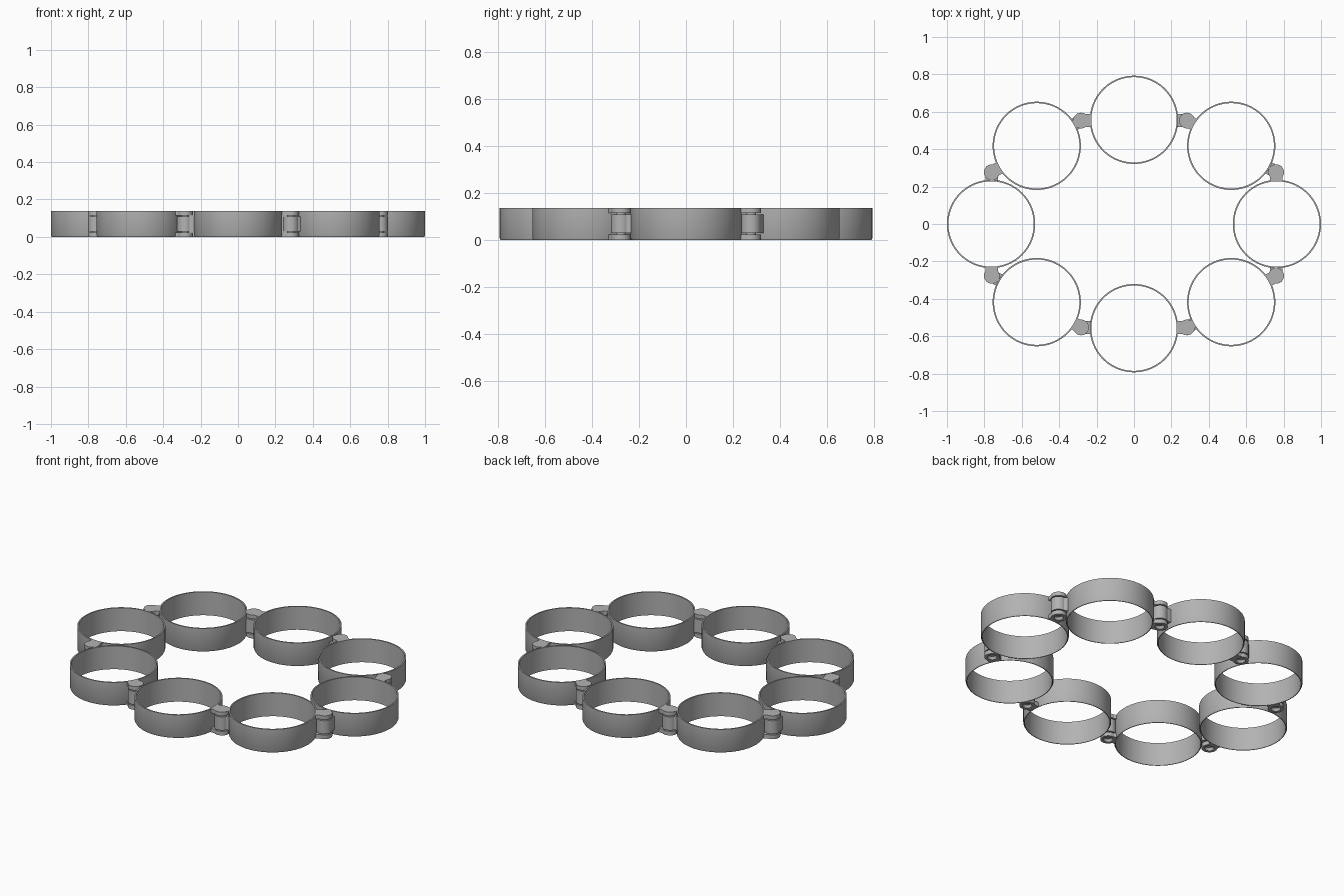
import bpy, bmesh, math
from mathutils import Vector

if "Cube" in bpy.data.objects:
    bpy.data.objects.remove(bpy.data.objects["Cube"])

H = 0.138            # overall height
R_OUT, R_IN = 0.236, 0.228
R_K = 0.042          # hinge knuckle radius
TAB = 0.034          # half width of the tab joining knuckle and ring

metal = bpy.data.materials.new("plain_grey")
metal.diffuse_color = (0.45, 0.45, 0.45, 1)
metal.use_nodes = True
metal.node_tree.nodes["Principled BSDF"].inputs["Base Color"].default_value = metal.diffuse_color


def finish(bm, name):
    bmesh.ops.recalc_face_normals(bm, faces=bm.faces)
    me = bpy.data.meshes.new(name)
    bm.to_mesh(me)
    bm.free()
    me.materials.append(metal)
    ob = bpy.data.objects.new(name, me)
    bpy.context.collection.objects.link(ob)
    bpy.ops.object.select_all(action='DESELECT')
    ob.select_set(True)
    bpy.context.view_layer.objects.active = ob
    bpy.ops.object.shade_smooth_by_angle(angle=math.radians(30))
    return ob


def lathe(name, profile, centre, n):
    """Spin a closed (radius, z) profile about a vertical axis."""
    bm = bmesh.new()
    loops = []
    for i in range(n):
        a = 2 * math.pi * i / n
        loops.append([bm.verts.new((centre.x + r * math.cos(a), centre.y + r * math.sin(a), z))
                      for r, z in profile])
    m = len(profile)
    for i in range(n):
        p, q = loops[i], loops[(i + 1) % n]
        for j in range(m):
            bm.faces.new((p[j], q[j], q[(j + 1) % m], p[(j + 1) % m]))
    return finish(bm, name)


def knuckle(name, pin, ring, z0, z1, hole=0.0):
    """Rounded lug around the pin with a tab reaching the ring wall."""
    d = ring - pin
    reach = d.length - R_OUT + 0.005
    ux = d.normalized()
    uy = Vector((-ux.y, ux.x))
    start = math.asin(TAB / R_K)
    pts = [(reach, -TAB), (reach, TAB)]
    for i in range(25):
        a = start + (2 * math.pi - 2 * start) * i / 24
        pts.append((R_K * math.cos(a), R_K * math.sin(a)))

    bm = bmesh.new()

    def loop(points, z):
        return [bm.verts.new((*(pin + ux * x + uy * y), z)) for x, y in points]

    def wall(a, b):
        for i in range(len(a)):
            j = (i + 1) % len(a)
            bm.faces.new((a[i], a[j], b[j], b[i]))

    low, top = loop(pts, z0), loop(pts, z1)
    wall(low, top)
    bm.faces.new(top)
    if hole:
        # shallow conical pin socket in the underside
        circ = [(math.cos(2 * math.pi * i / 24), math.sin(2 * math.pi * i / 24)) for i in range(24)]
        rim = loop([(x * hole, y * hole) for x, y in circ], z0)
        deep = loop([(x * hole * 0.7, y * hole * 0.7) for x, y in circ], z0 + 0.015)
        wall(rim, deep)
        bm.faces.new(deep)
        edges = [bm.edges.get((l[i], l[(i + 1) % len(l)])) for l in (low, rim) for i in range(len(l))]
        bmesh.ops.triangle_fill(bm, edges=edges, use_beauty=True)
    else:
        bm.faces.new(low)
    return finish(bm, name)


# Ring centres and hinge pins, counter-clockwise from the front
rings = [Vector(p) for p in ((0, -0.557), (0.52, -0.418), (0.764, 0), (0.52, 0.418),
                             (0, 0.557), (-0.52, 0.418), (-0.764, 0), (-0.52, -0.418))]
pins = [Vector(p) for p in ((0.283, -0.553), (0.76, -0.277), (0.76, 0.277), (0.283, 0.553),
                            (-0.283, 0.553), (-0.76, 0.277), (-0.76, -0.277), (-0.283, -0.553))]

# Thin band with a small chamfer round the bottom edge
band = [(R_OUT - 0.004, 0), (R_OUT, 0.008), (R_OUT, H), (R_IN, H), (R_IN, 0)]

for i, (ring, pin) in enumerate(zip(rings, pins)):
    following = rings[(i + 1) % 8]
    lathe(f"ring_{i + 1}", band, ring, 96)
    knuckle(f"hinge_cap_lower_{i + 1}", pin, ring, 0, 0.024, hole=0.026)
    knuckle(f"hinge_cap_upper_{i + 1}", pin, ring, 0.115, H)
    knuckle(f"hinge_barrel_{i + 1}", pin, following, 0.030, 0.109)
    # pin joining the caps through the barrel
    lathe(f"hinge_pin_{i + 1}", [(0.001, 0.020), (0.02, 0.020), (0.02, 0.118), (0.001, 0.118)], pin, 24)
